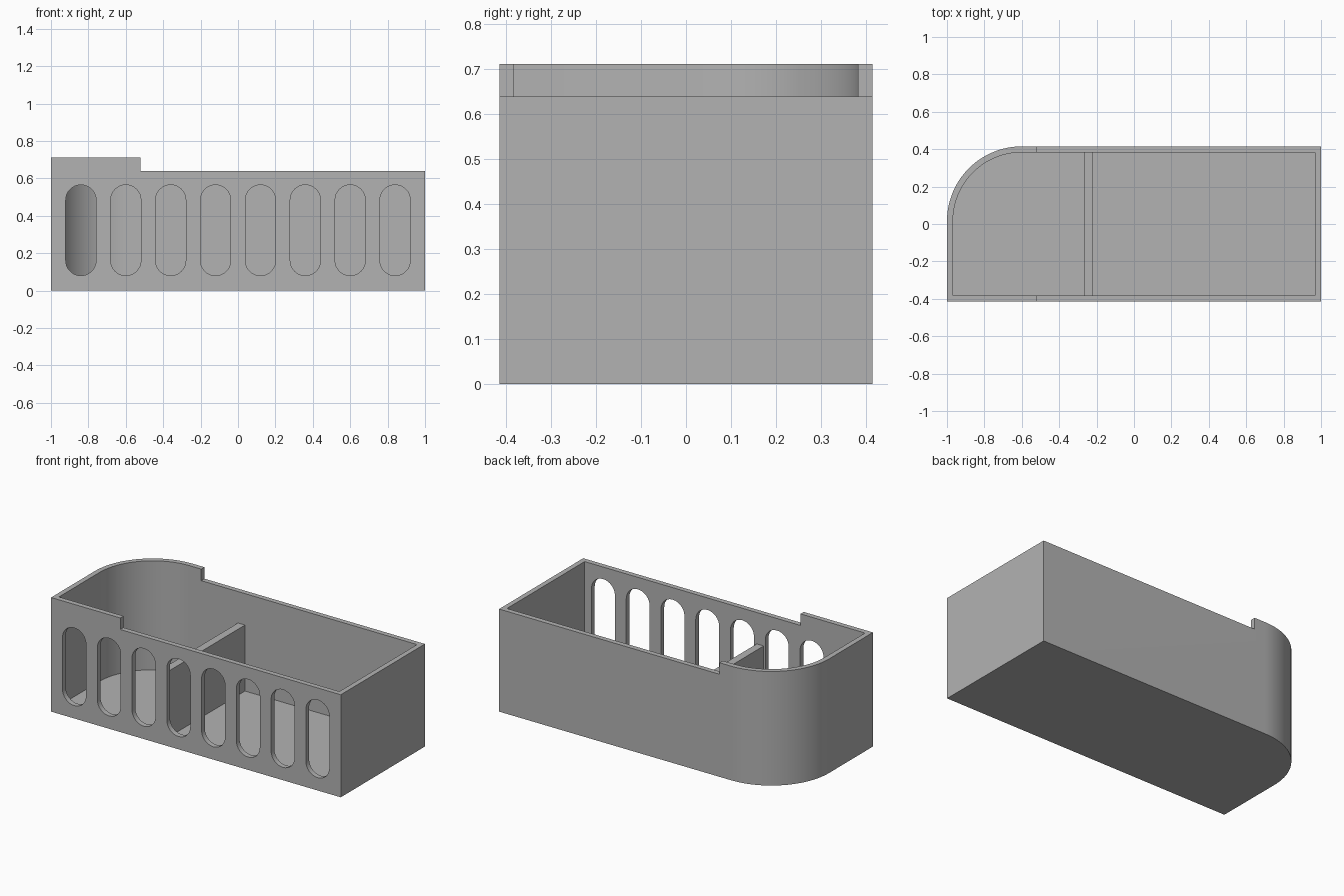
import bpy, bmesh, math

if "Cube" in bpy.data.objects:
    bpy.data.objects.remove(bpy.data.objects["Cube"], do_unlink=True)

HALF_X, HALF_Y, WALL = 1.0, 0.415, 0.032
HIGH, LOW, STEP_X = 0.712, 0.64, -0.522
CORNER = 0.4

grey = bpy.data.materials.new("plain grey")
grey.use_nodes = True
colour = (0.45, 0.45, 0.45, 1)
grey.diffuse_color = colour
grey.node_tree.nodes["Principled BSDF"].inputs["Base Color"].default_value = colour


def prism(name, loop, direction):
    """Extrude a closed loop of 3D points along a direction."""
    bm = bmesh.new()
    face = bm.faces.new([bm.verts.new(p) for p in loop])
    ext = bmesh.ops.extrude_face_region(bm, geom=[face])
    verts = [v for v in ext["geom"] if isinstance(v, bmesh.types.BMVert)]
    bmesh.ops.translate(bm, verts=verts, vec=direction)
    bmesh.ops.recalc_face_normals(bm, faces=bm.faces)
    mesh = bpy.data.meshes.new(name)
    bm.to_mesh(mesh)
    bm.free()
    mesh.materials.append(grey)
    obj = bpy.data.objects.new(name, mesh)
    bpy.context.collection.objects.link(obj)
    return obj


def box(name, x0, x1, y0, y1, z0, z1):
    return prism(name, [(x0, y0, z0), (x1, y0, z0), (x1, y1, z0), (x0, y1, z0)],
                 (0, 0, z1 - z0))


def plan(inset, z):
    """Tray outline with one large rounded back corner."""
    x, y, r = HALF_X - inset, HALF_Y - inset, CORNER - inset
    loop = [(-x, -y, z), (x, -y, z), (x, y, z)]
    for i in range(33):
        a = math.pi / 2 * (1 + i / 32)
        loop.append((-x + r + r * math.cos(a), y - r + r * math.sin(a), z))
    return loop


def slot(cx, z0, z1, r):
    """Upright capsule cutter through the front wall."""
    loop = []
    for cz, start in ((z1 - r, 0), (z0 + r, math.pi)):
        for i in range(17):
            a = start + math.pi * i / 16
            loop.append((cx + r * math.cos(a), -HALF_Y - 0.05, cz + r * math.sin(a)))
    return prism("slot_cutter", loop, (0, WALL + 0.1, 0))


# Tray body, hollow, with the lowered rim and the row of front slots
tray = prism("tray_body", plan(0, 0), (0, 0, HIGH))
cutters = [prism("cavity_cutter", plan(WALL, WALL), (0, 0, 1)),
           box("rim_cutter", STEP_X, 1.2, -0.6, 0.6, LOW, 1)]
cutters += [slot(-0.84 + 0.24 * i, 0.08, 0.565, 0.081) for i in range(8)]
for cutter in cutters:
    cutter.hide_render = True
    mod = tray.modifiers.new("cut", 'BOOLEAN')
    mod.operation, mod.solver, mod.object = 'DIFFERENCE', 'EXACT', cutter

# Apply the cuts and drop the helpers
bpy.context.view_layer.update()
depsgraph = bpy.context.evaluated_depsgraph_get()
result = bpy.data.meshes.new_from_object(tray.evaluated_get(depsgraph))
tray.modifiers.clear()
tray.data = result
for cutter in cutters:
    bpy.data.objects.remove(cutter, do_unlink=True)

# Cross divider, set slightly into the walls and floor
divider = box("divider", -0.268, -0.22, -HALF_Y + WALL - 0.01, HALF_Y - WALL + 0.01,
              WALL - 0.01, 0.444)

# Smooth the rounded corner and slot ends, keep the edges crisp
bpy.ops.object.select_all(action='DESELECT')
tray.select_set(True)
bpy.context.view_layer.objects.active = tray
bpy.ops.object.shade_smooth_by_angle(angle=math.radians(30))
